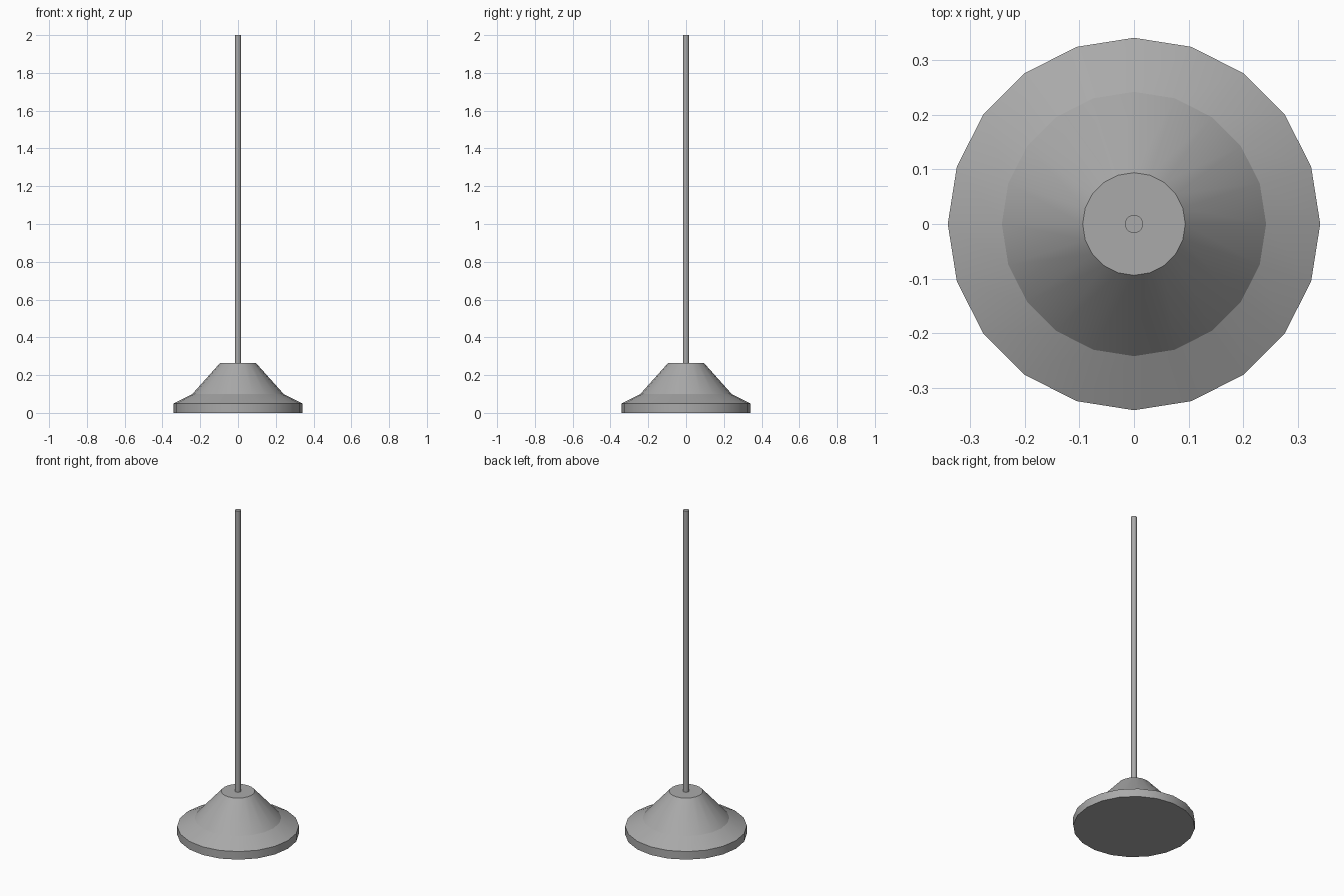
import bpy, bmesh
from math import cos, sin, tau, radians

cube = bpy.data.objects.get("Cube")
if cube:
    bpy.data.objects.remove(cube)

# Single grey finish
grey = bpy.data.materials.new("grey")
grey.use_nodes = True
colour = (0.4, 0.4, 0.4, 1)
grey.diffuse_color = colour
grey.node_tree.nodes["Principled BSDF"].inputs["Base Color"].default_value = colour


def lathe(name, profile, sides):
    """Closed solid turned around z from (radius, height) points."""
    bm = bmesh.new()
    rings = [[bm.verts.new((r * cos(tau * i / sides), r * sin(tau * i / sides), z))
              for i in range(sides)] for r, z in profile]
    for low, high in zip(rings, rings[1:]):
        for i in range(sides):
            j = (i + 1) % sides
            bm.faces.new((low[i], low[j], high[j], high[i]))
    bm.faces.new(reversed(rings[0]))
    bm.faces.new(rings[-1])
    mesh = bpy.data.meshes.new(name)
    bm.to_mesh(mesh)
    bm.free()
    mesh.materials.append(grey)
    obj = bpy.data.objects.new(name, mesh)
    bpy.context.collection.objects.link(obj)
    bpy.ops.object.select_all(action="DESELECT")
    obj.select_set(True)
    bpy.context.view_layer.objects.active = obj
    bpy.ops.object.shade_smooth_by_angle(angle=radians(20))
    return obj


# Flared base: upright rim, shallow shoulder, steep cone, flat top
lathe("flared_base", [(0.341, 0), (0.341, 0.05), (0.242, 0.1), (0.094, 0.265)], 20)

# Thin upright rod
lathe("rod", [(0.0165, 0.26), (0.0165, 2.0)], 20)
